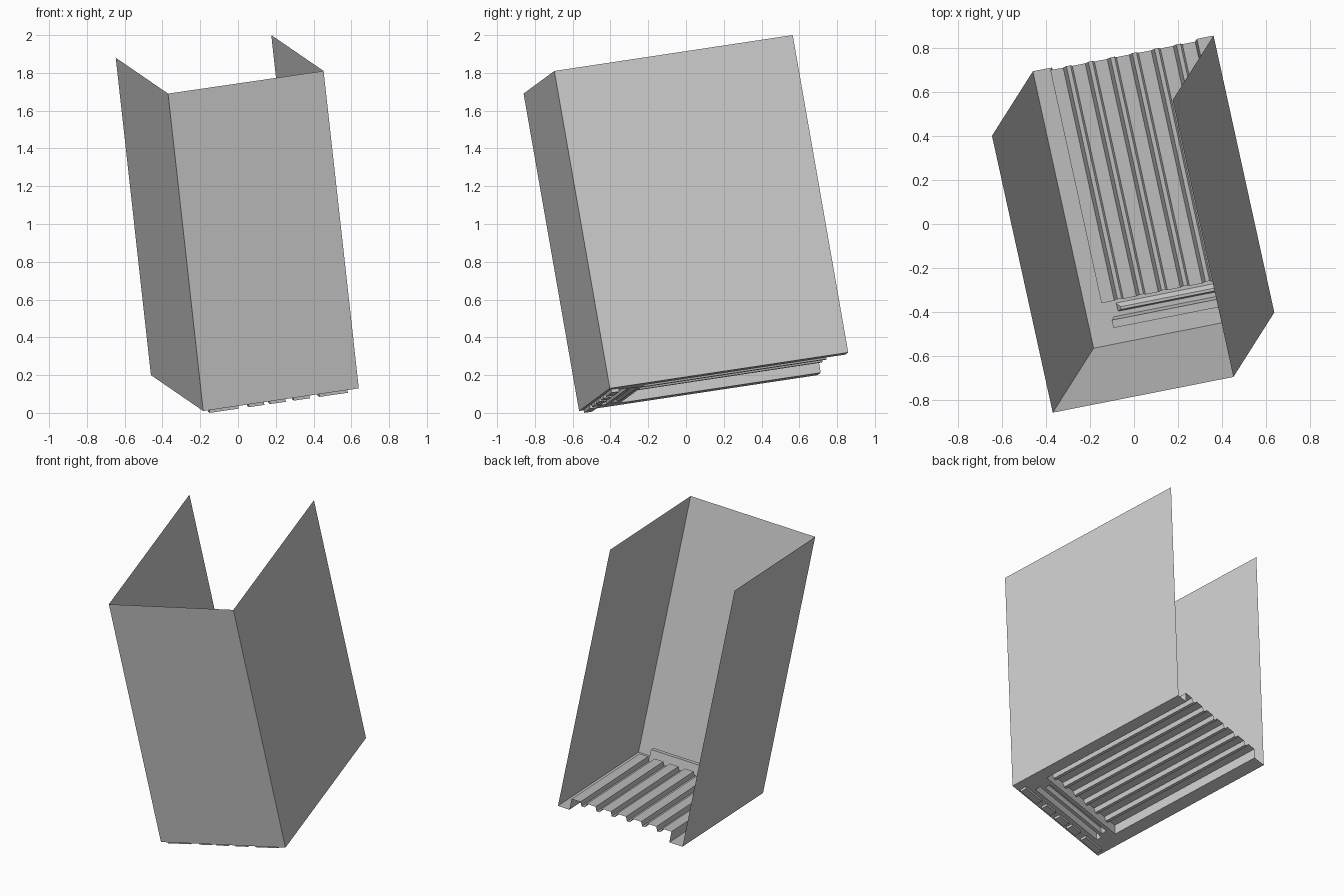
import bpy, bmesh
from mathutils import Vector, Matrix

if "Cube" in bpy.data.objects:
    bpy.data.objects.remove(bpy.data.objects["Cube"])

# Tilted local frame: u = width, v = depth, w = up
U = Vector((0.825, 0.163, 0.12)).normalized()
V = Vector((-0.277, 1.262, 0.19))
V = (V - U * V.dot(U)).normalized()
N = U.cross(V)
FRAME = Matrix((U, V, N)).transposed().to_4x4()
FRAME.translation = (-0.184, -0.566, 0.01)
W, D, H = 0.848, 1.306, 1.716


def sheet(name, polys):
    """Object made of flat polygons given in the local frame."""
    bm = bmesh.new()
    for p in polys:
        bm.faces.new([bm.verts.new(co) for co in p])
    bmesh.ops.remove_doubles(bm, verts=bm.verts, dist=1e-5)
    me = bpy.data.meshes.new(name)
    bm.to_mesh(me)
    bm.free()
    ob = bpy.data.objects.new(name, me)
    bpy.context.collection.objects.link(ob)
    ob.matrix_world = FRAME
    return ob


def rect(u0, u1, v0, v1, h=0.0):
    return [(u0, v0, h), (u1, v0, h), (u1, v1, h), (u0, v1, h)]


def emboss(base, top, h):
    """Hollow pressed shape: side walls from base rectangle plus a cap."""
    b, t = rect(*base), rect(*top, h)
    sides = [[b[i], b[(i + 1) % 4], t[(i + 1) % 4], t[i]] for i in range(4)]
    return sides + [t]


# Walls
sheet("front_wall", [[(0, 0, 0), (W, 0, 0), (W, 0, H), (0, 0, H)]])
for name, u in (("left_wall", 0), ("right_wall", W)):
    sheet(name, [[(u, 0, 0), (u, D, 0), (u, D, H), (u, 0, H)]])

# Flat floor rim, left open under the pressed shapes
PL, PR, PF = 0.09, 0.77, 0.207
BAR = (0.122, 0.73, 0.087, 0.124)
RIDGE = (0.146, 0.706, 0.145, 0.184)
floor = [rect(0, PL, PF, D), rect(PR, W, PF, D)]
v = 0
for u0, u1, v0, v1 in (BAR, RIDGE):
    floor += [rect(0, W, v, v0), rect(0, u0, v0, v1), rect(u1, W, v0, v1)]
    v = v1
floor.append(rect(0, W, v, PF))
sheet("floor_rim", floor)

# Upright bar and low bevelled ridge
sheet("front_bar", emboss(BAR, BAR, 0.09))
sheet("front_ridge", emboss(RIDGE, (0.166, 0.686, 0.155, 0.168), 0.03))

# Corrugated raised panel
CREST, VALLEY, RIBS = 0.072, 0.045, 7
pitch = (PR - PL + 0.043) / RIBS
profile = [(PL, 0.0)]
for i in range(RIBS):
    a = PL + i * pitch
    b = a + pitch - 0.043
    profile += [(a, CREST), (b, CREST)]
    if i < RIBS - 1:
        profile += [(b + 0.012, VALLEY), (b + 0.031, VALLEY)]
profile.append((PR, 0.0))
panel = [[(a, PF, h), (b, PF, k), (b, D, k), (a, D, h)]
         for (a, h), (b, k) in zip(profile, profile[1:])]
panel.append([(u, PF, h) for u, h in profile])
sheet("corrugated_panel", panel)

# Shallow pads under the front edge
for i, (a, b) in enumerate(((0.037, 0.195), (0.251, 0.335), (0.366, 0.452),
                            (0.496, 0.583), (0.635, 0.79))):
    r = (a, b, 0.018, 0.061)
    sheet(f"pad_{i + 1}", emboss(r, r, -0.018))
